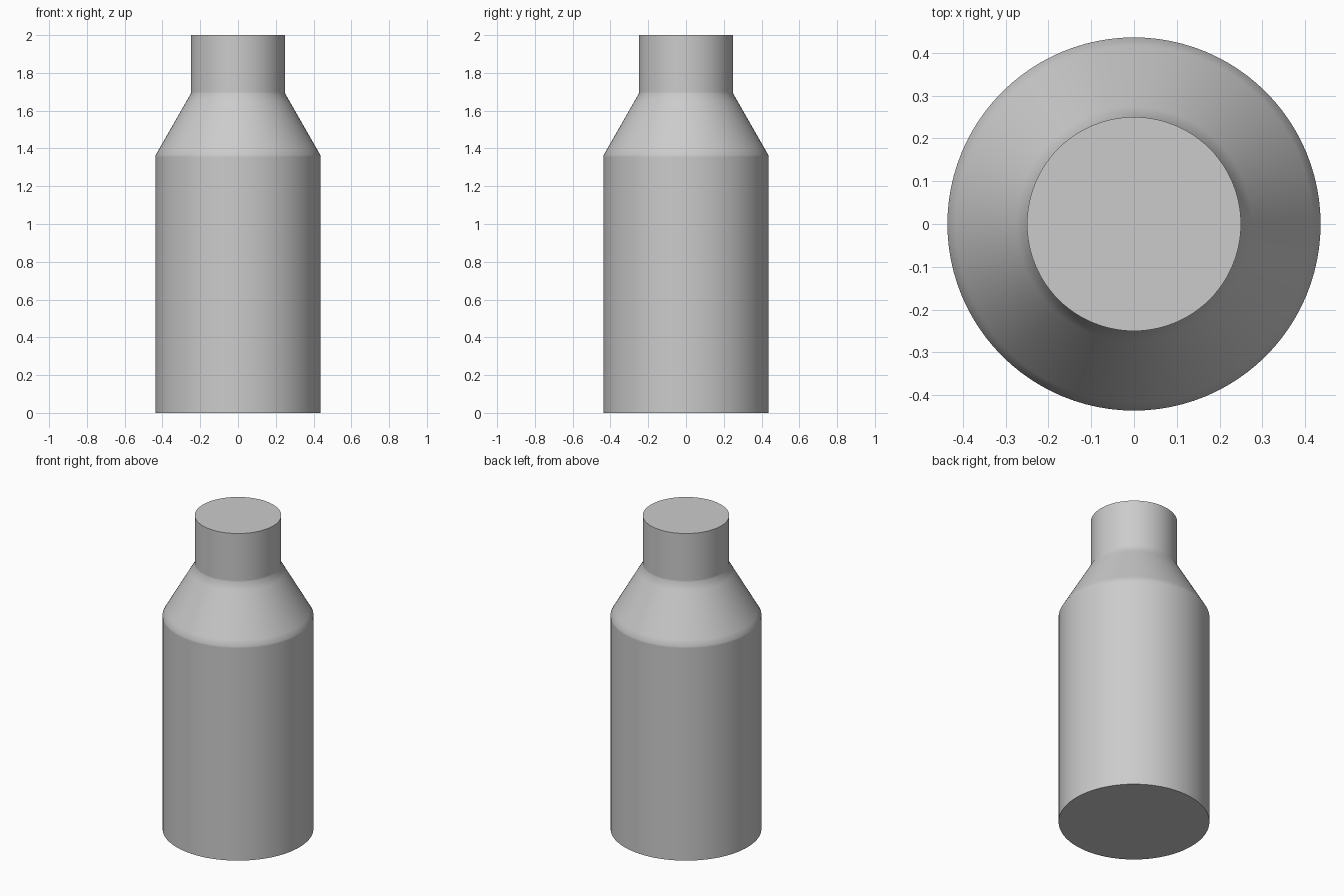
import bpy
import bmesh
from math import tau, radians
from mathutils import Matrix, Vector

if "Cube" in bpy.data.objects:
    bpy.data.objects.remove(bpy.data.objects["Cube"])

SIDES = 96
BODY_R, NECK_R = 0.436, 0.25
SHOULDER_Z, NECK_Z, TOP_Z = 1.365, 1.69, 2.0

# Plain grey material
grey = bpy.data.materials.new("plain grey")
grey.use_nodes = True
colour = (0.6, 0.6, 0.6, 1)
grey.diffuse_color = colour
grey.node_tree.nodes["Principled BSDF"].inputs["Base Color"].default_value = colour

# Bottle outline from base to mouth, with narrow bands softening the shoulder and neck
rim = Vector((BODY_R, 0, SHOULDER_Z))
throat = Vector((NECK_R, 0, NECK_Z))
profile = [
    Vector((BODY_R, 0, 0)),
    Vector((BODY_R, 0, SHOULDER_Z - 0.01)),
    rim,
    rim.lerp(throat, 0.1),
    rim.lerp(throat, 0.87),
    throat,
    Vector((NECK_R, 0, NECK_Z + 0.01)),
    Vector((NECK_R, 0, TOP_Z)),
]

# Turn the outline into rings, join them and cap both ends
bm = bmesh.new()
rings = []
for i in range(SIDES):
    turn = Matrix.Rotation(tau * i / SIDES, 3, "Z")
    rings.append([bm.verts.new(turn @ p) for p in profile])
for i, here in enumerate(rings):
    after = rings[(i + 1) % SIDES]
    for k in range(len(profile) - 1):
        bm.faces.new((here[k], after[k], after[k + 1], here[k + 1]))
bm.faces.new([column[0] for column in reversed(rings)])
bm.faces.new([column[-1] for column in rings])

mesh = bpy.data.meshes.new("bottle")
bm.to_mesh(mesh)
bm.free()
mesh.materials.append(grey)
bottle = bpy.data.objects.new("bottle", mesh)
bpy.context.collection.objects.link(bottle)

# Smooth sides, crisp base and mouth
bpy.ops.object.select_all(action="DESELECT")
bottle.select_set(True)
bpy.context.view_layer.objects.active = bottle
bpy.ops.object.shade_smooth_by_angle(angle=radians(40))
